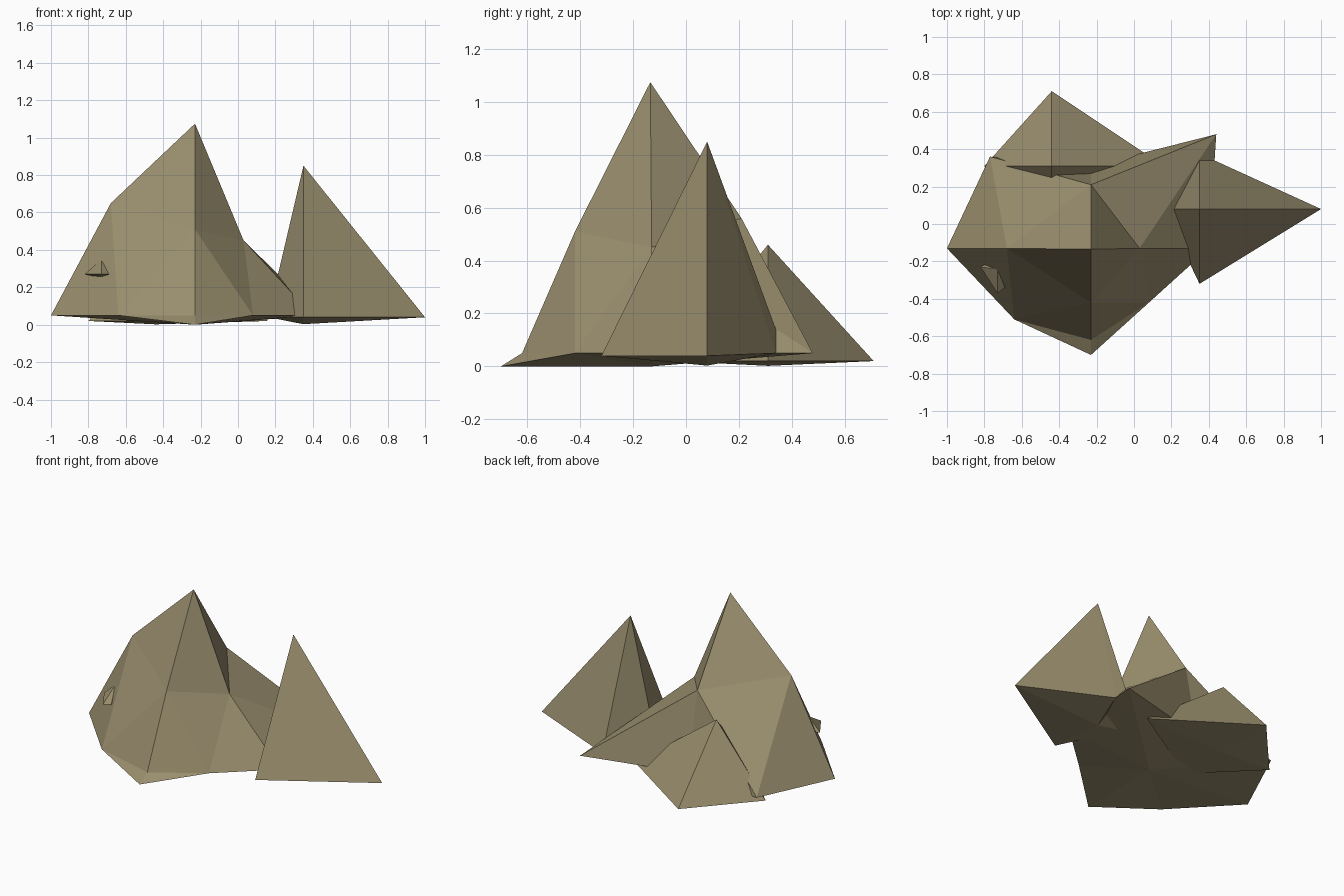
import bpy
import bmesh

cube = bpy.data.objects.get("Cube")
if cube:
    bpy.data.objects.remove(cube, do_unlink=True)

# One stone colour
stone = bpy.data.materials.new("tan stone")
stone.use_nodes = True
colour = (0.32, 0.27, 0.155, 1)
stone.diffuse_color = colour
bsdf = stone.node_tree.nodes["Principled BSDF"]
bsdf.inputs["Base Color"].default_value = colour
bsdf.inputs["Roughness"].default_value = 0.9


def finish(name, bm):
    bmesh.ops.recalc_face_normals(bm, faces=bm.faces[:])
    mesh = bpy.data.meshes.new(name)
    bm.to_mesh(mesh)
    bm.free()
    mesh.materials.append(stone)
    obj = bpy.data.objects.new(name, mesh)
    bpy.context.collection.objects.link(obj)
    return obj


def fan(bm, tip, ring):
    """Close a ring of vertices with triangles to a tip."""
    for i, v in enumerate(ring):
        bm.faces.new((tip, v, ring[(i + 1) % len(ring)]))


def spike(name, apex, rim, foot):
    """Pointed shard: a rim joined to an apex above and a foot below."""
    bm = bmesh.new()
    ring = [bm.verts.new(p) for p in rim]
    fan(bm, bm.verts.new(apex), ring)
    fan(bm, bm.verts.new(foot), ring)
    return finish(name, bm)


# Main boulder: peak, four shoulders, eight rim corners, shallow underside
bm = bmesh.new()
peak = bm.verts.new((-0.23, -0.135, 1.075))
shoulders = [bm.verts.new(p) for p in (
    (-0.68, -0.13, 0.65), (-0.23, -0.42, 0.51),
    (0.03, -0.13, 0.45), (-0.23, 0.21, 0.56))]
rim = [bm.verts.new(p) for p in (
    (-1, -0.13, 0.05), (-0.64, -0.51, 0.05),
    (-0.23, -0.62, 0.05), (0.08, -0.42, 0.05),
    (0.40, -0.13, 0.05), (0.44, 0.48, 0.05),
    (-0.23, 0.31, 0.05), (-0.77, 0.36, 0.05))]
fan(bm, peak, shoulders)
for i, s in enumerate(shoulders):
    before, middle, after = rim[2 * i - 1], rim[2 * i], rim[2 * i + 1]
    bm.faces.new((s, before, middle))
    bm.faces.new((s, middle, after))
    bm.faces.new((s, after, shoulders[(i + 1) % 4]))

# Front toe of the boulder spreads out on the ground
toe = bm.verts.new((-0.23, -0.70, 0))
bm.faces.new((rim[1], toe, rim[2]))
bm.faces.new((rim[2], toe, rim[3]))
fan(bm, bm.verts.new((-0.23, -0.13, 0)), rim[:2] + [toe] + rim[3:])
finish("main_boulder", bm)

# Tall shard on the +x side
spike("side_shard", (0.35, 0.08, 0.85),
      [(1, 0.08, 0.04), (0.43, 0.34, 0.05), (0.35, 0.34, 0.14),
       (0.16, 0.08, 0.04), (0.35, -0.32, 0.04)],
      (0.35, 0.08, 0.003))

# Low shard behind the boulder
spike("back_shard", (-0.44, 0.31, 0.46),
      [(0.16, 0.31, 0.02), (-0.44, 0.71, 0.02),
       (-0.80, 0.31, 0.02), (-0.44, -0.05, 0.02)],
      (-0.44, 0.31, 0.002))

# Small chip embedded in the boulder's front face
spike("small_chip", (-0.73, -0.24, 0.35),
      [(-0.69, -0.15, 0.27), (-0.82, -0.23, 0.27),
       (-0.73, -0.37, 0.27), (-0.69, -0.34, 0.27)],
      (-0.73, -0.26, 0.25))
